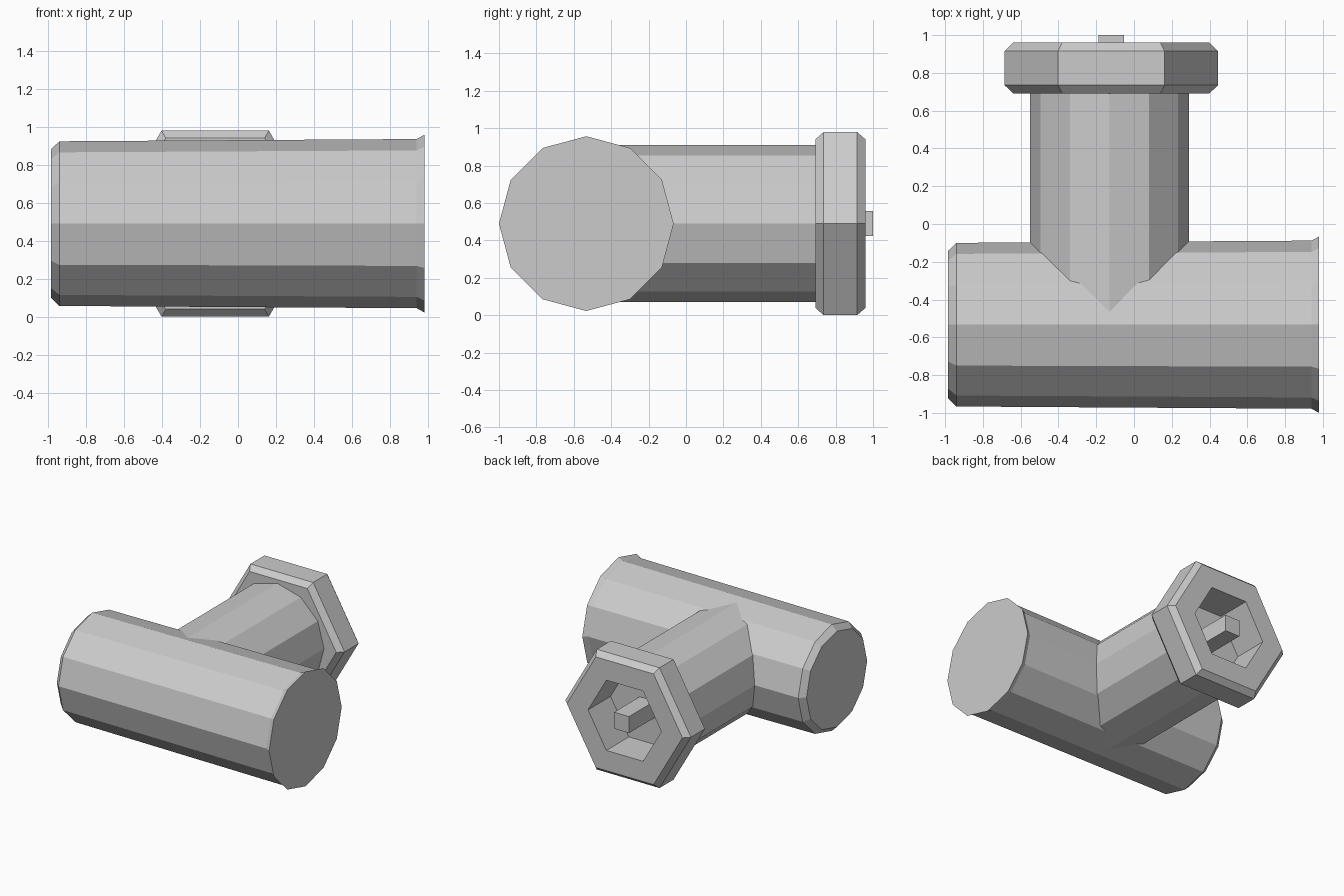
import bpy, bmesh
from math import cos, sin, tau
from mathutils import Vector

cube = bpy.data.objects.get("Cube")
if cube:
    bpy.data.objects.remove(cube, do_unlink=True)

GREY = (0.6, 0.6, 0.6, 1)
grey = bpy.data.materials.new("plain_grey")
grey.use_nodes = True
grey.diffuse_color = GREY
grey.node_tree.nodes["Principled BSDF"].inputs["Base Color"].default_value = GREY


def loft(name, axis, centre, sides, rings, cap_start=True, cap_end=True, turn=0.0):
    """Join rings given as (position along the axis, corner radius)."""
    bm = bmesh.new()
    loops = []
    for pos, r in rings:
        loop = []
        for i in range(sides):
            a = tau * (i + turn) / sides
            u, v = r * cos(a), r * sin(a)
            if axis == "x":
                p = (pos, centre[0] + u, centre[1] + v)
            else:
                p = (centre[0] + u, pos, centre[1] + v)
            loop.append(bm.verts.new(Vector(p)))
        loops.append(loop)
    for a, b in zip(loops, loops[1:]):
        for i in range(sides):
            j = (i + 1) % sides
            bm.faces.new((a[i], a[j], b[j], b[i]))
    if cap_start:
        bm.faces.new(loops[0])
    if cap_end:
        bm.faces.new(loops[-1])
    bmesh.ops.recalc_face_normals(bm, faces=bm.faces)
    mesh = bpy.data.meshes.new(name)
    bm.to_mesh(mesh)
    bm.free()
    mesh.materials.append(grey)
    obj = bpy.data.objects.new(name, mesh)
    bpy.context.collection.objects.link(obj)
    return obj


AXIS_Z = 0.49

# Main pipe: narrowed at the right end, flared at the left end
loft("main_pipe", "x", (-0.533, AXIS_Z), 12,
     [(-0.985, 0.39), (-0.94, 0.433), (0.94, 0.445), (0.98, 0.467)])

# Branch pipe running back into the nut
loft("branch_pipe", "y", (-0.13, AXIS_Z), 12,
     [(-0.5, 0.42), (0.7, 0.42)], cap_end=False)

# Hexagonal nut with bevelled rims and a deep hexagonal socket
loft("hex_nut", "y", (-0.12, AXIS_Z), 6,
     [(0.692, 0.34), (0.692, 0.52), (0.735, 0.565), (0.915, 0.565),
      (0.96, 0.52), (0.96, 0.33), (0.67, 0.33)], cap_start=False)

# Square post standing in the socket
loft("socket_post", "y", (-0.12, AXIS_Z), 4,
     [(0.66, 0.095), (1.0, 0.095)], turn=0.5)
